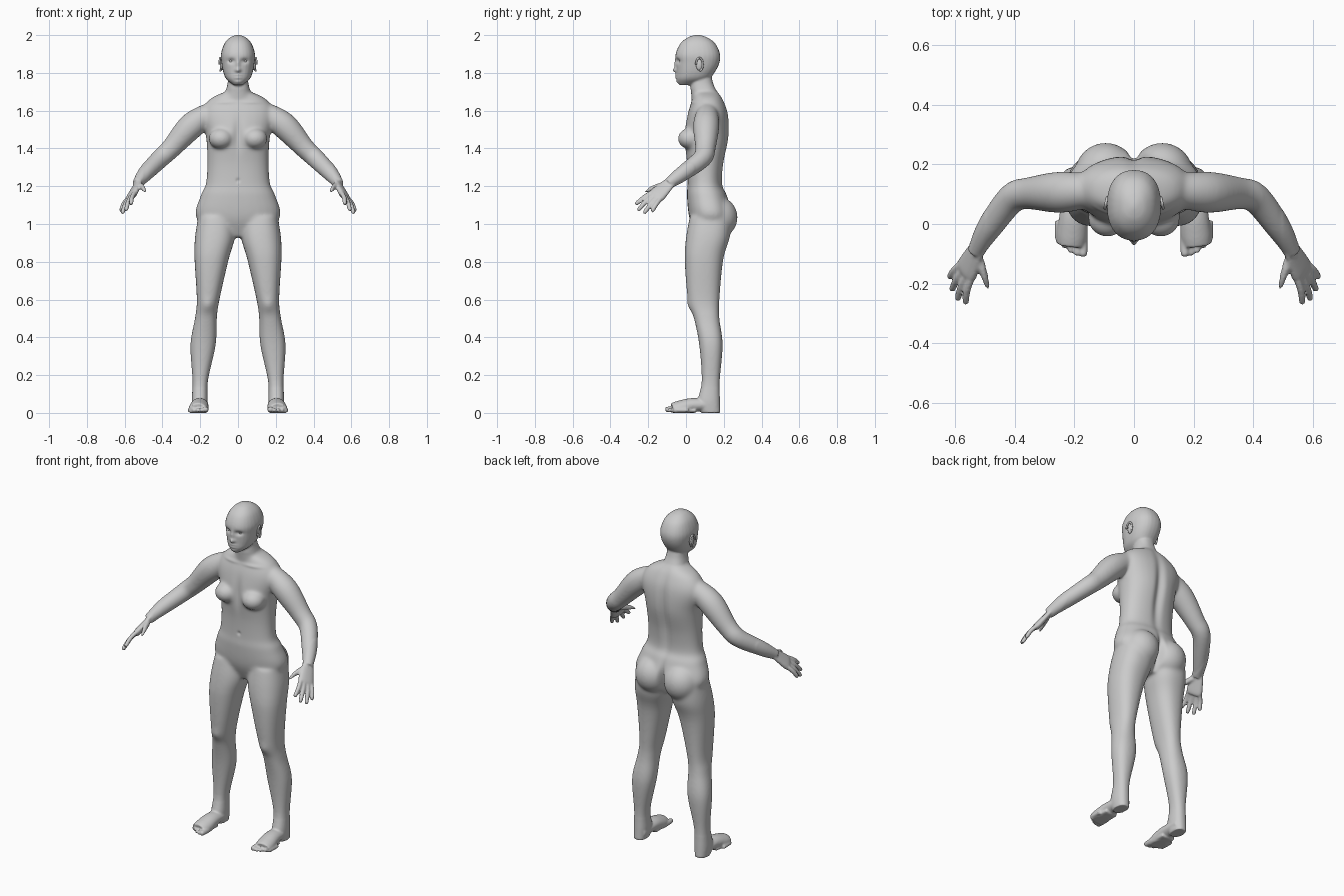
import bpy, bmesh
from math import cos, sin, pi, exp
from mathutils import Vector, Matrix

if "Cube" in bpy.data.objects:
    bpy.data.objects.remove(bpy.data.objects["Cube"])


def spline(rows, k=6):
    """Catmull-Rom densify a list of number rows."""
    out = []
    for i in range(len(rows) - 1):
        a, b, c, d = (rows[min(max(i + o, 0), len(rows) - 1)] for o in (-1, 0, 1, 2))
        for s in range(k):
            t = s / k
            out.append([0.5 * (2 * q + (r - p) * t + (2 * p - 5 * q + 4 * r - w) * t * t
                               + (3 * q - p - 3 * r + w) * t ** 3)
                        for p, q, r, w in zip(a, b, c, d)])
    return out + [list(rows[-1])]


def ring(c, u, v, e, n=28):
    f = lambda s: (1 if s > 0 else -1) * abs(s) ** (2 / e)
    return [c + u * f(cos(2 * pi * i / n)) + v * f(sin(2 * pi * i / n)) for i in range(n)]


def loft(bm, rings, mirror):
    for sx in ((1, -1) if mirror else (1,)):
        vs = [[bm.verts.new((p.x * sx, p.y, max(p.z, 0))) for p in r] for r in rings]
        n = len(vs[0])
        for r, s in zip(vs, vs[1:]):
            for i in range(n):
                bm.faces.new((r[i], r[(i + 1) % n], s[(i + 1) % n], s[i]))
        bm.faces.new(vs[0][::-1])
        bm.faces.new(vs[-1])


def slab(bm, rows, mirror=False):
    """Horizontal sections: z, centre x, half width, front y, back y."""
    loft(bm, [ring(Vector((x, (c + d) / 2, z)), Vector((w, 0, 0)), Vector((0, (d - c) / 2, 0)), 2.3)
              for z, x, w, c, d in spline(rows)], mirror)


def central(bm, rows):
    slab(bm, [(z, 0, w, c, d) for z, w, c, d in rows])


def tube(bm, rows, ref, flat=1, e=2):
    """Mirrored limb along a path: x, y, z, radius; flattened along ref."""
    rows = spline(rows)
    P = [Vector(r[:3]) for r in rows]
    rings = []
    for i, r in enumerate(rows):
        t = (P[min(i + 1, len(P) - 1)] - P[max(i - 1, 0)]).normalized()
        u = t.cross(Vector(ref)).normalized()
        rings.append(ring(P[i], u * r[3], u.cross(t) * r[3] * flat, e))
    loft(bm, rings, True)


def ball(bm, c, r):
    for s in (1, -1):
        bmesh.ops.create_uvsphere(bm, u_segments=24, v_segments=16, radius=1, matrix=Matrix.Translation(
            (c[0] * s, c[1], c[2])) @ Matrix.Diagonal((*r, 1)))


def smooth(bm, verts, n):
    for _ in range(n):
        bmesh.ops.smooth_vert(bm, verts=verts, factor=.5, use_axis_x=True, use_axis_y=True, use_axis_z=True)


def finish(bm, name):
    bmesh.ops.recalc_face_normals(bm, faces=bm.faces)
    me = bpy.data.meshes.new(name)
    bm.to_mesh(me)
    bm.free()
    me.polygons.foreach_set("use_smooth", [True] * len(me.polygons))
    ob = bpy.data.objects.new(name, me)
    bpy.context.collection.objects.link(ob)
    return ob


up = Vector((0, 0, 1))
bm = bmesh.new()
# Head and neck
central(bm, [(1.735, .022, -.034, .03), (1.765, .06, -.049, .115), (1.8, .077, -.05, .15),
             (1.85, .087, -.052, .176), (1.9, .09, -.055, .18), (1.955, .072, -.03, .155),
             (1.988, .041, .01, .112), (2.001, .008, .05, .07)])
central(bm, [(1.82, .05, .04, .13), (1.74, .056, .024, .146), (1.66, .08, .03, .19)])
# Torso
central(bm, [(1.705, .055, .04, .165), (1.66, .15, .033, .196), (1.58, .195, .008, .224),
             (1.46, .169, -.01, .228), (1.32, .163, .005, .2), (1.21, .171, .008, .193),
             (1.15, .198, .005, .218), (1.03, .22, .018, .245), (.93, .07, .06, .17)])
ball(bm, (.09, .02, 1.452), (.066, .064, .056))      # breasts
ball(bm, (.095, .168, 1.035), (.105, .106, .11))     # buttocks
# Legs
slab(bm, [(1.04, .115, .095, .02, .24), (.93, .122, .106, 0, .232), (.81, .14, .09, -.007, .197),
          (.6, .158, .06, .01, .177), (.5, .17, .058, .042, .177), (.36, .185, .067, .07, .194),
          (.17, .2, .041, .083, .179), (.06, .203, .042, .062, .18), (0, .204, .036, .08, .182)], True)
# Feet and toes
tube(bm, [(.2, .16, .04, .038), (.203, .04, .042, .046), (.208, -.03, .024, .052), (.212, -.07, .014, .048)], up, .8)
tube(bm, [(.203, .05, .012, .042), (.212, -.07, .014, .05)], up, .28, 2.6)
for i in range(5):
    x, y, r = .171 + .021 * i, -.11 + .0032 * i * i, .0112 + .0043 * (i == 0)
    tube(bm, [(x, y + d, r + .003, r * q) for d, q in ((.07, 1), (.025, 1), (.005, .85), (0, .4))], up)
# Arms
tube(bm, [(.12, .115, 1.605, .05), (.24, .107, 1.525, .07), (.35, .103, 1.405, .055), (.41, .086, 1.348, .051),
          (.485, -.012, 1.272, .043), (.533, -.095, 1.212, .028)], up)
# Hands: palm, four fingers, thumb
back, across = Vector((.79, -.18, .58)), Vector((.48, .77, -.41))
wrist, knuckle = Vector((.525, -.078, 1.226)), Vector((.565, -.162, 1.145))
tube(bm, [(*wrist.lerp(knuckle, t), w) for t, w in ((0, .032), (.5, .042), (.9, .048), (1.05, .04))], back, .4, 2.4)
for i, tip in enumerate([(.567, -.266, 1.105), (.594, -.254, 1.074), (.613, -.222, 1.058), (.621, -.18, 1.068)]):
    a, b = knuckle + across * (.0237 * i - .036), Vector(tip)
    a -= (b - a) * .2
    tube(bm, [(*(a.lerp(b, t) + back * h), r) for t, h, r in
              ((0, 0, .0125), (.5, .007, .0125), (.95, 0, .011), (1, 0, .005))], back)
tube(bm, [(.532, -.1, 1.21, .018), (.5, -.175, 1.19, .014), (.49, -.224, 1.165, .007)], up)
parts = finish(bm, "body_parts")

# Fuse the parts into one skin
mod = parts.modifiers.new("Fuse", "REMESH")
mod.mode = "VOXEL"
mod.voxel_size = .0052
dg = bpy.context.evaluated_depsgraph_get()
skin = bpy.data.meshes.new_from_object(parts.evaluated_get(dg))
bpy.data.objects.remove(parts)
bm = bmesh.new()
bm.from_mesh(skin)
soft = [v for v in bm.verts if .13 < v.co.z < 1.71 and abs(v.co.x) < .5]
smooth(bm, [v for v in soft if v.co.z > .85], 14)
smooth(bm, soft, 12)
smooth(bm, list(bm.verts), 2)

# Sculpt strokes, mirrored: x, z, width, height, push in y
front = [(.036, 1.863, .019, .012, .013),    # eye sockets
         (0, 1.845, .011, .026, -.011),      # nose bridge
         (0, 1.814, .014, .012, -.02),       # nose tip
         (0, 1.789, .02, .006, -.008),       # upper lip
         (0, 1.774, .018, .006, -.008),      # lower lip
         (0, 1.752, .02, .01, -.006),        # chin
         (.085, 1.645, .06, .009, -.006),    # collar bones
         (0, 1.47, .022, .08, .012),         # sternum
         (0, 1.23, .009, .01, .007),         # navel
         (.16, .57, .028, .035, -.007)]      # kneecaps
rear = [(0, 1.42, .026, .2, -.018),          # spine
        (0, 1.02, .016, .075, -.045)]        # buttock cleft
for v in bm.verts:
    x, y, z = abs(v.co.x), v.co.y, v.co.z
    for strokes, fade in ((front, (.08 - y) / .06), (rear, (y - .12) / .06)):
        if fade > 0:
            for sx, sz, w, h, push in strokes:
                v.co.y += push * min(fade, 1) * exp(-((x - sx) / w) ** 2 - ((z - sz) / h) ** 2)
smooth(bm, list(bm.verts), 1)
finish(bm, "body")

# Eyes
bm = bmesh.new()
ball(bm, (.036, -.023, 1.863), (.014, .0135, .0115))
finish(bm, "eyes")

# Ears: inner shell and curled rim
bm = bmesh.new()
ball(bm, (.087, .07, 1.843), (.009, .017, .03))
tube(bm, [(.094 + .004 * cos(a), .071 - .018 * cos(a), 1.845 + .034 * sin(a), .005)
          for a in (pi * k / 6 for k in range(10))], (1, 0, 0))
finish(bm, "ears")
